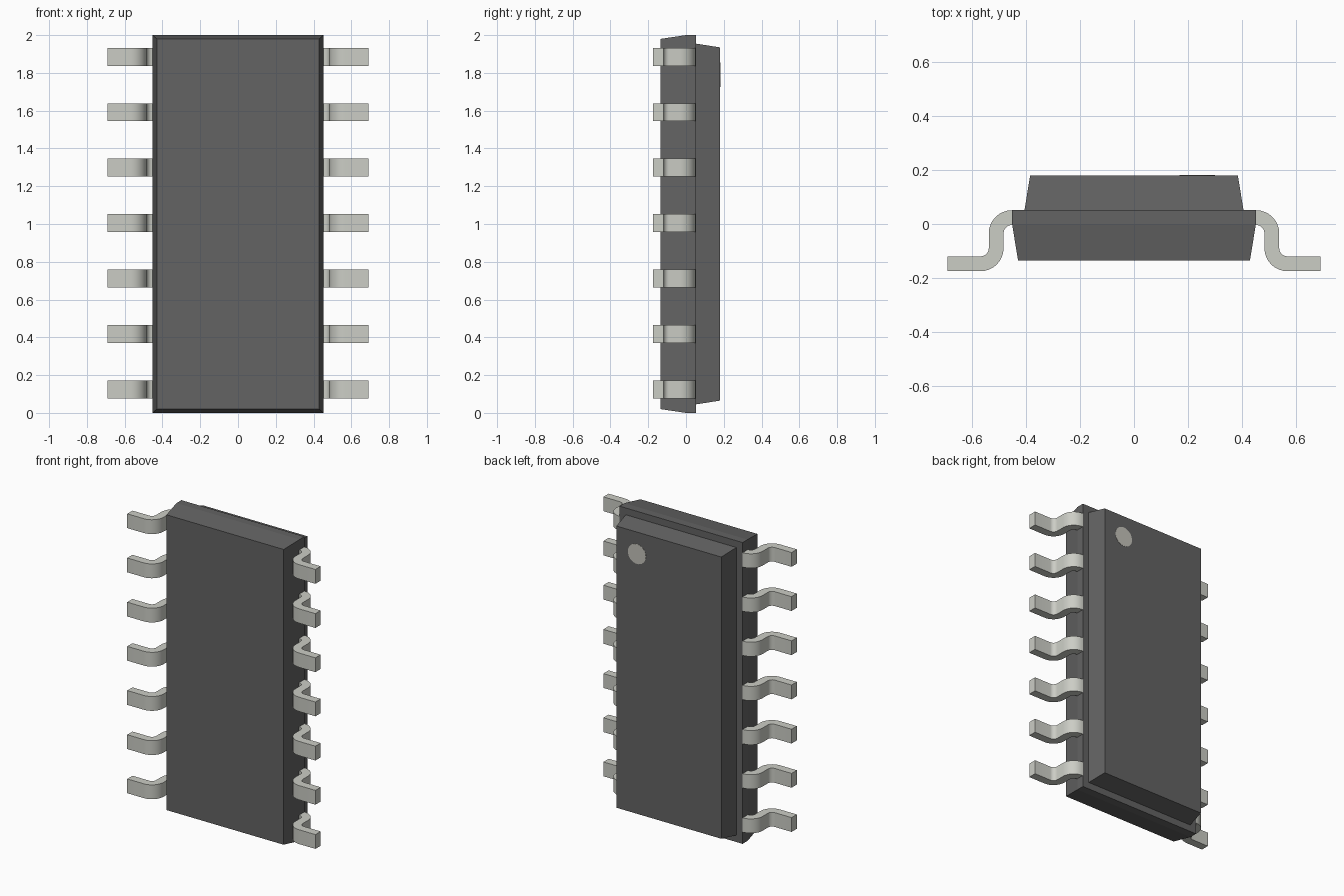
import bpy, bmesh, math
from math import sin, cos, pi

if "Cube" in bpy.data.objects:
    bpy.data.objects.remove(bpy.data.objects["Cube"])


def material(name, rgb):
    m = bpy.data.materials.new(name)
    m.diffuse_color = (*rgb, 1)
    m.use_nodes = True
    m.node_tree.nodes["Principled BSDF"].inputs["Base Color"].default_value = m.diffuse_color
    return m


def finish(name, bm, mat):
    bmesh.ops.recalc_face_normals(bm, faces=bm.faces)
    me = bpy.data.meshes.new(name)
    bm.to_mesh(me)
    bm.free()
    me.materials.append(mat)
    ob = bpy.data.objects.new(name, me)
    bpy.context.collection.objects.link(ob)
    return ob


dark = material("dark_plastic", (0.125, 0.125, 0.125))
metal = material("pin_metal", (0.60, 0.61, 0.56))
pale = material("dot_grey", (0.55, 0.54, 0.49))

# Body: rectangular sections (y, half width, half height) lofted front to back
sections = [(-0.135, 0.43, 0.98), (0.0, 0.452, 1.0), (0.052, 0.452, 1.0),
            (0.052, 0.406, 0.955), (0.18, 0.385, 0.935)]
bm = bmesh.new()
rings = [[bm.verts.new((sx * hx, y, 1 + sz * hz))
          for sx, sz in ((-1, -1), (1, -1), (1, 1), (-1, 1))]
         for y, hx, hz in sections]
for a, b in zip(rings, rings[1:]):
    for i in range(4):
        j = (i + 1) % 4
        bm.faces.new((a[i], a[j], b[j], b[i]))
bm.faces.new(rings[0])
bm.faces.new(rings[-1])
finish("chip_body", bm, dark)

# Pins: gull-wing strip in the xy plane, extruded along z
T, R, STEPS = 0.0275, 0.058, 8
PIN_H, PITCH, FIRST = 0.095, 0.2933, 0.125


def pin_edge(off):
    """One side of the strip, offset outwards from its centre line."""
    pts = [(0.44, 0.0235 + off)]
    for i in range(STEPS + 1):
        a = pi / 2 * (1 - i / STEPS)
        pts.append((0.453 + (R + off) * cos(a), -0.0345 + (R + off) * sin(a)))
    for i in range(STEPS + 1):
        a = pi + pi / 2 * i / STEPS
        pts.append((0.569 + (R - off) * cos(a), -0.0895 + (R - off) * sin(a)))
    return pts + [(0.691, -0.1475 + off)]


bm = bmesh.new()
z0 = FIRST - PIN_H / 2
outer, inner = ([[bm.verts.new((x, y, z)) for x, y in pin_edge(off)]
                 for z in (z0, z0 + PIN_H)] for off in (T, -T))
strips = [outer[0], outer[1], inner[1], inner[0]]
for k in range(4):
    a, b = strips[k], strips[(k + 1) % 4]
    for i in range(len(a) - 1):
        bm.faces.new((a[i], a[i + 1], b[i + 1], b[i]))
for end in (0, -1):
    bm.faces.new([s[end] for s in strips])
pins = finish("pins", bm, metal)

bpy.context.view_layer.objects.active = pins
pins.select_set(True)
bpy.ops.object.shade_smooth_by_angle(angle=math.radians(35))

row = pins.modifiers.new("row", 'ARRAY')
row.count = 7
row.use_relative_offset = False
row.use_constant_offset = True
row.constant_offset_displace = (0, 0, PITCH)
mirror = pins.modifiers.new("mirror", 'MIRROR')
mirror.use_axis = (True, False, False)

# Orientation dot on the back face
bm = bmesh.new()
bmesh.ops.create_cone(bm, cap_ends=True, segments=32,
                      radius1=0.066, radius2=0.066, depth=0.01)
dot = finish("orientation_dot", bm, pale)
dot.rotation_euler = (pi / 2, 0, 0)
dot.location = (0.234, 0.1765, 1.79)
